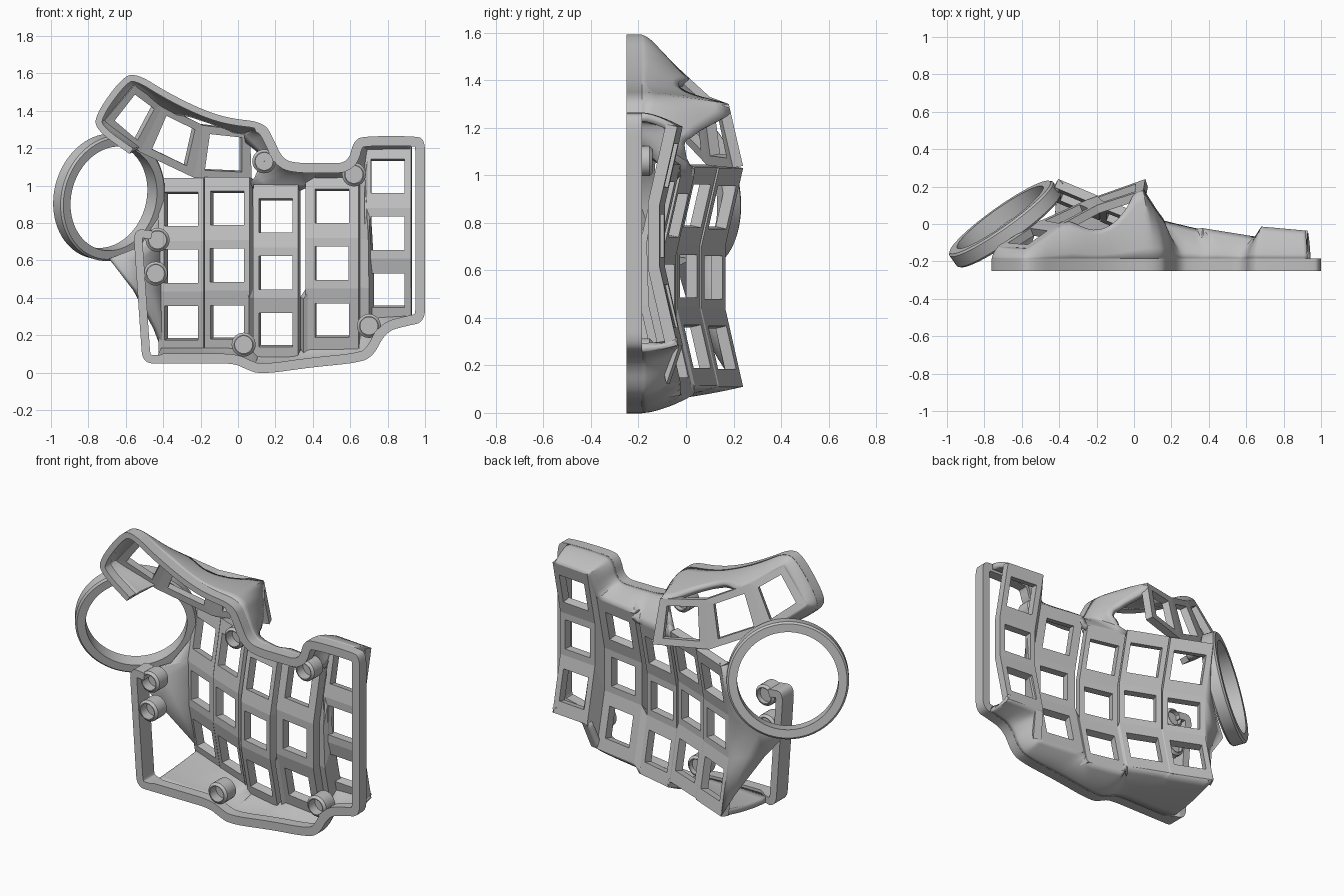
import bpy, bmesh, math
from mathutils import Vector

if "Cube" in bpy.data.objects:
    bpy.data.objects.remove(bpy.data.objects["Cube"])

mat = bpy.data.materials.new("grey plastic")
mat.diffuse_color = (0.53, 0.53, 0.53, 1)
mat.use_nodes = True
mat.node_tree.nodes["Principled BSDF"].inputs["Base Color"].default_value = mat.diffuse_color


def make(name, verts, faces, thick=0, smooth=True, recalc=False):
    me = bpy.data.meshes.new(name)
    me.from_pydata([tuple(v) for v in verts], [], faces)
    bm = bmesh.new()
    bm.from_mesh(me)
    bmesh.ops.remove_doubles(bm, verts=bm.verts, dist=0.0005)
    if recalc:
        bmesh.ops.recalc_face_normals(bm, faces=bm.faces)
    bm.to_mesh(me)
    bm.free()
    ob = bpy.data.objects.new(name, me)
    bpy.context.collection.objects.link(ob)
    me.materials.append(mat)
    if thick:
        mod = ob.modifiers.new("thickness", 'SOLIDIFY')
        mod.thickness, mod.offset = thick, -1
    if smooth:
        bpy.context.view_layer.objects.active = ob
        ob.select_set(True)
        bpy.ops.object.shade_smooth_by_angle(angle=math.radians(30))
        ob.select_set(False)
    return ob


def grid(rows):
    """Vertices and quads of a grid given as rows of points."""
    n = len(rows[0])
    faces = [(i * n + j, (i + 1) * n + j, (i + 1) * n + j + 1, i * n + j + 1)
             for i in range(len(rows) - 1) for j in range(n - 1)]
    return [p for r in rows for p in r], faces


def key_frames(name, quads, thick):
    """Plates with a switch hole each: (four corners, hole share u, v)."""
    verts, faces = [], []
    for c, fu, fv in quads:
        b = len(verts)
        verts += c
        for u, v in ((-fu, -fv), (fu, -fv), (fu, fv), (-fu, fv)):
            u, v = (1 + u) / 2, (1 + v) / 2
            verts.append(c[0].lerp(c[1], u).lerp(c[3].lerp(c[2], u), v))
        for k in range(4):
            m = (k + 1) % 4
            faces.append((b + k, b + m, b + 4 + m, b + 4 + k))
    return make(name, verts, faces, thick, smooth=False)


def ring(name, centre, axis, r_out, r_in, depth, seg):
    """Washer with a small bevel on its outer edges."""
    ch = depth * 0.12
    prof = [(r_in, -depth / 2), (r_out - ch, -depth / 2), (r_out, -depth / 2 + ch),
            (r_out, depth / 2 - ch), (r_out - ch, depth / 2), (r_in, depth / 2)]
    q = Vector(axis).to_track_quat('Z', 'Y')
    rows = []
    for i in range(seg + 1):
        a = 2 * math.pi * i / seg
        rows.append([Vector(centre) + q @ Vector((r * math.cos(a), r * math.sin(a), h))
                     for r, h in prof + prof[:1]])
    v, f = grid(rows)
    return make(name, v, f, recalc=True)


# Key columns: centre x, y, z, width, sideways slope
columns = [(-0.285, 0.115, 0.57, 0.24, -0.42), (-0.04, 0.01, 0.575, 0.24, -0.40),
           (0.213, -0.07, 0.535, 0.24, -0.24), (0.51, -0.12, 0.585, 0.285, -0.16),
           (0.805, -0.10, 0.745, 0.25, -0.09)]
bend = [(-0.46, 0.075), (-0.13, 0), (0.13, 0), (0.46, 0.075)]


def edge(col, side):
    x, y, z, w, s = col
    return [Vector((x + side * w / 2, y + side * s * w / 2 + dy, z + dz)) for dz, dy in bend]


left = [edge(c, -1) for c in columns]
right = [edge(c, 1) for c in columns]
for n, (L, R) in enumerate(zip(left, right)):
    key_frames("key_column_%d" % (n + 1),
               [((R[i], L[i], L[i + 1], R[i + 1]), 0.18 / columns[n][3],
                 0.69 if i == 1 else 0.55) for i in range(3)], 0.05)

# Webs between neighbouring columns, open slits above the first row
for n in range(4):
    k = 4 if n == 3 else 2
    v, f = grid([left[n + 1][:k], right[n][:k]])
    make("column_web_%d" % (n + 1), v, f, 0.05, smooth=False)

# Thumb key cluster
low = [Vector(p) for p in ((0.06, 0.24, 1.04), (-0.25, 0.13, 1.05),
                           (-0.54, 0.00, 1.19), (-0.73, -0.12, 1.36))]
high = [Vector(p) for p in ((0.05, 0.18, 1.30), (-0.20, 0.10, 1.33),
                            (-0.42, -0.02, 1.44), (-0.57, -0.13, 1.55))]
key_frames("thumb_keys", [((low[i], low[i + 1], high[i + 1], high[i]), 0.66, 0.70)
                          for i in range(3)], 0.045)

# Outer corners of all key plates, clockwise, that the skirt rises to
corners = [low[2], low[3]] + high[::-1] + [low[0], right[1][3]]
for n in (2, 3, 4):
    corners += [left[n][3], right[n][3]]
for n in (4, 3, 2, 1, 0):
    corners += [right[n][0], left[n][0]]


def skirt_top(k):
    i = min(int(k), len(corners) - 2)
    return corners[i].lerp(corners[i + 1], min(k - i, 1))


# Rim outline x, z and position along the plate corners
outline = [(-0.58, 1.17, 0), (-0.75, 1.29, 0.8), (-0.77, 1.37, 1.1), (-0.62, 1.58, 1.9),
           (-0.54, 1.60, 2.2), (-0.38, 1.50, 3), (-0.20, 1.41, 4), (-0.05, 1.36, 4.5),
           (0.14, 1.34, 5.1), (0.19, 1.25, 5.7), (0.24, 1.14, 6.8), (0.32, 1.12, 8.2),
           (0.46, 1.12, 10.2), (0.59, 1.12, 11), (0.62, 1.25, 12), (0.70, 1.265, 12.1),
           (0.94, 1.265, 13), (1, 1.25, 13.2), (1, 1.10, 13.3), (1, 0.42, 13.7),
           (1, 0.27, 13.8), (0.90, 0.25, 14.1), (0.79, 0.22, 15), (0.72, 0.08, 15.9),
           (0.62, 0.05, 16.2), (0.40, 0.03, 17.2), (0.12, -0.01, 18.7), (0.04, 0.02, 19.5),
           (-0.02, 0.05, 20.3), (-0.20, 0.05, 21.5), (-0.40, 0.05, 23), (-0.51, 0.05, 23.3),
           (-0.52, 0.18, 23.5), (-0.55, 0.62, 24), (-0.56, 0.77, 24), (-0.46, 0.76, 24)]

# Round the corners
pts = [Vector(p) for p in outline]
for _ in range(3):
    new = [pts[0]]
    for a, b in zip(pts, pts[1:]):
        new += [a.lerp(b, 0.25), a.lerp(b, 0.75)]
    pts = new + [pts[-1]]

# Flat base rim, narrower at the thumb and deeper on the free left post
rim = []
for i, p in enumerate(pts):
    width = 0.035 if p.z < 5 else 0.045 if p.z > 23 else 0.052
    y = -0.185 + 0.045 * min(max((p.z - 22.8) / 0.4, 0), 1)
    d = (pts[min(i + 1, len(pts) - 1)] - pts[max(i - 1, 0)]).xy.normalized() * width
    x, z, xi, zi = p[0], p[1], p[0] + d[1], p[1] - d[0]
    rim.append([Vector(q) for q in ((x, -0.25, z), (x, y, z), (xi, y, zi),
                                    (xi, -0.25, zi), (x, -0.25, z))])
v, f = grid(rim)
n = len(rim) - 1
f += [(0, 1, 2, 3), (n * 5 + 3, n * 5 + 2, n * 5 + 1, n * 5)]
make("base_rim", v, f, recalc=True)


def arch(k, k0, k1, drop):
    return drop * math.sin(math.pi * (k - k0) / (k1 - k0)) if k0 < k < k1 else 0


# Curved skirt walls from rim to plates, lowered to arches beside the thumb keys
for name, k0, k1 in (("upper_skirt", 0, 13), ("lower_skirt", 13.95, 23.1)):
    rows = []
    for x, z, k in pts:
        if not k0 <= k <= k1:
            continue
        top = skirt_top(k)
        reach = 1 - arch(k, 3.3, 4.8, 0.45) - arch(k, 5.15, 7.2, 0.5)
        row = []
        for s in range(7):
            t = reach * s / 6
            w = t ** 1.7
            row.append(Vector((x + (top.x - x) * w, -0.19 + (top.y + 0.19) * t,
                               z + (top.z - z) * w)))
        rows.append(row)
    v, f = grid(rows)
    make(name, v, f, 0.035)

# Trackball ring and the flared wall that carries it
ring("trackball_ring", (-0.69, 0.0, 0.938), (-0.57, 0.80, 0.16), 0.34, 0.282, 0.09, 72)
L = left[0]
inner = [L[0], L[1], L[1].lerp(L[2], 0.5), L[2], L[2].lerp(L[3], 0.5), L[3]]
outer = [(-0.45, 0.16, 0.23), (-0.56, 0.04, 0.44), (-0.69, -0.01, 0.61),
         (-0.53, 0.11, 0.67), (-0.43, 0.19, 0.84), (-0.43, 0.19, 1.03)]
v, f = grid([[a, a.lerp(Vector(b), 0.5), Vector(b)] for a, b in zip(inner, outer)])
make("ring_flare", v, [q[::-1] for q in f], 0.035)

# Screw bosses on the rim, each hole closed by a floor
for k, (x, z) in enumerate([(0.14, 1.13), (0.62, 1.06), (0.70, 0.25), (0.03, 0.15),
                            (-0.43, 0.71), (-0.44, 0.53)]):
    ring("screw_boss_%d" % (k + 1), (x, -0.195, z), (0, 1, 0), 0.064, 0.046, 0.11, 28)
    ring("boss_floor_%d" % (k + 1), (x, -0.18, z), (0, 1, 0), 0.05, 0.001, 0.02, 28)
